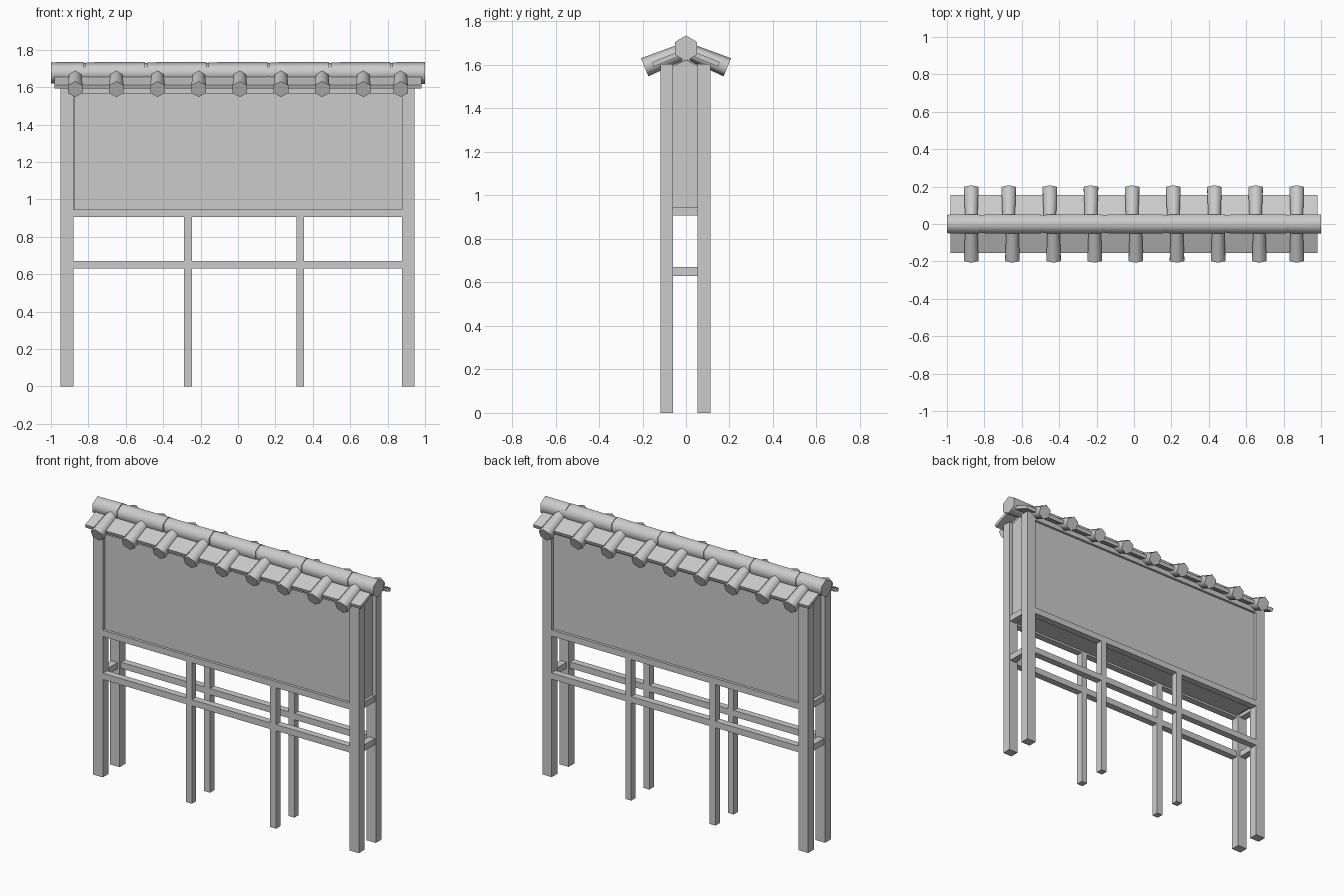
import bpy
import bmesh
import math
from mathutils import Matrix, Vector

old = bpy.data.objects.get("Cube")
if old:
    bpy.data.objects.remove(old, do_unlink=True)

GREY = (0.6, 0.6, 0.6, 1)
mat = bpy.data.materials.new("plain grey")
mat.use_nodes = True
mat.diffuse_color = GREY
mat.node_tree.nodes["Principled BSDF"].inputs["Base Color"].default_value = GREY


def finish(name, bm):
    bmesh.ops.recalc_face_normals(bm, faces=bm.faces)
    mesh = bpy.data.meshes.new(name)
    bm.to_mesh(mesh)
    bm.free()
    mesh.materials.append(mat)
    obj = bpy.data.objects.new(name, mesh)
    bpy.context.collection.objects.link(obj)
    return obj


def box(name, x, y, z):
    """Box from (min, max) ranges."""
    bm = bmesh.new()
    bmesh.ops.create_cube(bm, size=1)
    for v in bm.verts:
        v.co = [r[0] if c < 0 else r[1] for c, r in zip(v.co, (x, y, z))]
    return finish(name, bm)


def extrude_x(name, profile, half):
    """Closed (y, z) profile extruded along x."""
    bm = bmesh.new()
    face = bm.faces.new([bm.verts.new((-half, y, z)) for y, z in profile])
    grown = bmesh.ops.extrude_face_region(bm, geom=[face])["geom"]
    moved = [g for g in grown if isinstance(g, bmesh.types.BMVert)]
    bmesh.ops.translate(bm, verts=moved, vec=(2 * half, 0, 0))
    return finish(name, bm)


def tile(name, start, end, r_start, r_end):
    """Six-sided smooth tile with flat caps and a corner pointing up."""
    start, end = Vector(start), Vector(end)
    axis = (end - start).normalized()
    side = axis.cross(Vector((0, 0, 1))).normalized()
    up = side.cross(axis)
    bm = bmesh.new()
    bmesh.ops.create_cone(bm, cap_ends=True, segments=6, radius1=r_start,
                          radius2=r_end, depth=(end - start).length)
    # first corner of the cone goes to the up direction
    corner = max(bm.verts, key=lambda v: v.co.y)
    turn = math.pi / 2 - math.atan2(corner.co.y, corner.co.x)
    frame = Matrix((side, up, axis)).transposed().to_4x4()
    frame.translation = (start + end) / 2
    bm.transform(frame @ Matrix.Rotation(turn, 4, 'Z'))
    for f in bm.faces:
        f.smooth = len(f.verts) == 4
    for e in bm.edges:
        e.smooth = all(f.smooth for f in e.link_faces)
    return finish(name, bm)


# Frame: posts and long rails on both faces
for side, s in (("front", -1), ("back", 1)):
    def span(inner, outer):
        return tuple(sorted((s * inner - 0.003, s * outer - 0.003)))

    for hand, x in (("right", (-0.948, -0.88)), ("left", (0.878, 0.943))):
        box(f"{side}_{hand}_post", x, span(0.057, 0.115), (0, 1.605))
    for hand, x in (("right", -0.267), ("left", 0.333)):
        box(f"{side}_{hand}_middle_post", (x - 0.021, x + 0.021),
            span(0.071, 0.115), (0, 0.91))
    box(f"{side}_lower_rail", (-0.88, 0.878), span(0.071, 0.115), (0.63, 0.67))
    box(f"{side}_upper_rail", (-0.88, 0.878), span(0.071, 0.115), (0.907, 0.947))
    box(f"{side}_top_rail", (-0.88, 0.878), span(0.071, 0.112), (1.566, 1.6))

# Short rails at both ends
for hand, x in (("right", (-0.94, -0.895)), ("left", (0.892, 0.936))):
    for level, z in (("lower", (0.63, 0.67)), ("upper", (0.907, 0.947))):
        box(f"{hand}_end_{level}_rail", x, (-0.06, 0.054), z)

# Wall body between the posts, with a gabled end panel
extrude_x("wall_body", [(-0.1, 0.92), (0.094, 0.92), (0.094, 1.585),
                        (0, 1.625), (-0.1, 1.585)], 0.878)
extrude_x("end_panels", [(-0.06, 0.93), (0.054, 0.93), (0.054, 1.595),
                         (0, 1.622), (-0.06, 1.595)], 0.918)

# Thin bent roof slab
extrude_x("roof_slab", [(-0.155, 1.613), (0, 1.675), (0.155, 1.613),
                        (0.148, 1.592), (0, 1.653), (-0.148, 1.592)], 0.98)

# Ridge tiles, short ones at the ends
breaks = [-1, -0.82, -0.492, -0.164, 0.164, 0.492, 0.82, 1]
for i, (a, b) in enumerate(zip(breaks, breaks[1:])):
    tile(f"ridge_tile_{i + 1}", (a + 0.005 * (i > 0), 0, 1.676),
         (b - 0.005 * (i < 6), 0, 1.676), 0.057, 0.059)
tile("ridge_core", (-0.99, 0, 1.676), (0.99, 0, 1.676), 0.052, 0.052)

# Cover tiles running down both slopes; the back row is the front row turned round
for i in range(9):
    x = max(-0.87, min(0.87, -0.87 + 0.22 * i))
    for side, s in (("front", -1), ("back", 1)):
        tile(f"{side}_cover_tile_{i + 1}", (-s * x, s * 0.03, 1.655),
             (-s * x, s * 0.19, 1.589), 0.038, 0.045)
